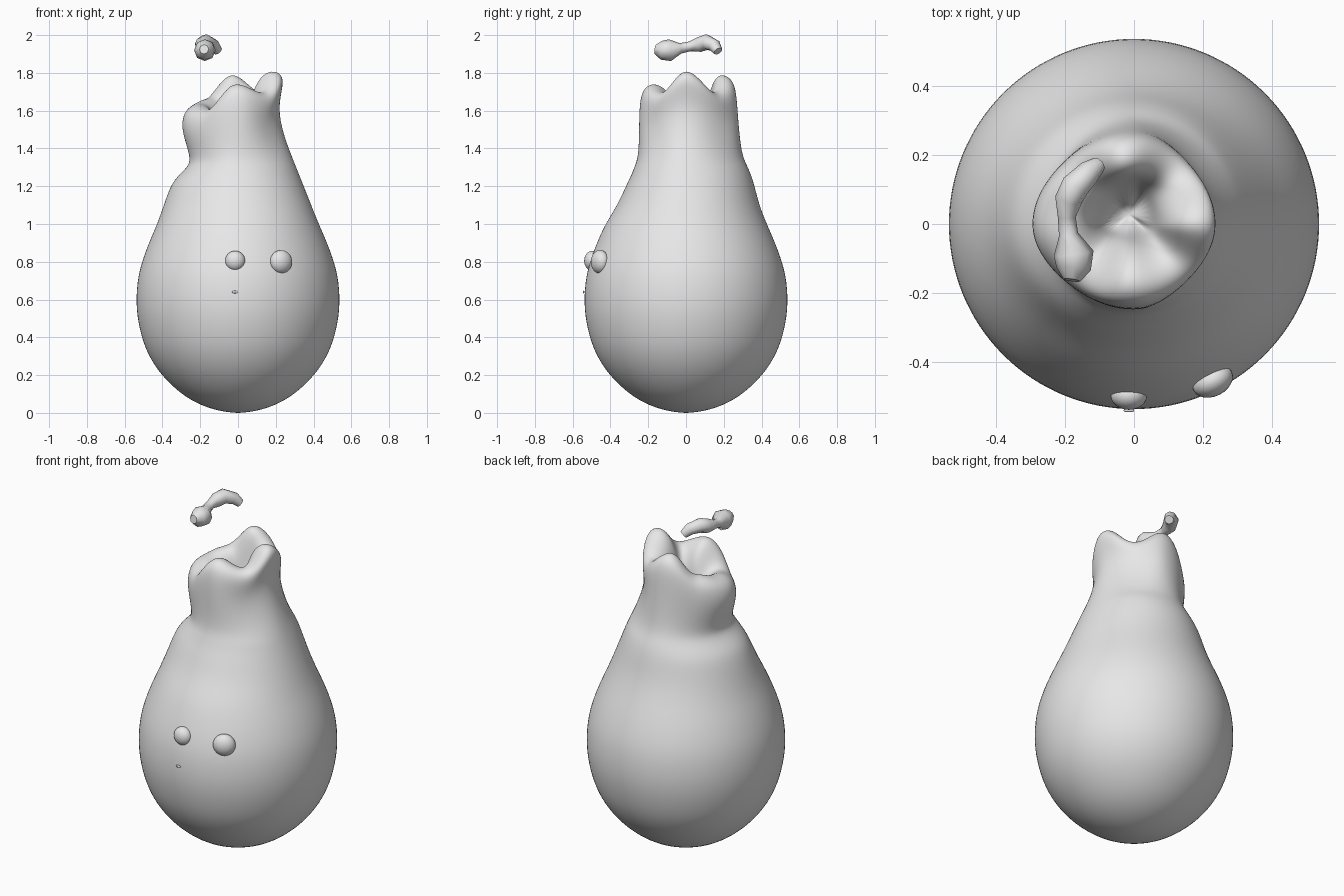
import bpy, bmesh, math

cube = bpy.data.objects.get("Cube")
if cube:
    bpy.data.objects.remove(cube)

GREY = (0.8, 0.8, 0.8, 1)
mat = bpy.data.materials.new("plain_grey")
mat.use_nodes = True
mat.diffuse_color = GREY
mat.node_tree.nodes["Principled BSDF"].inputs["Base Color"].default_value = GREY


def finish(bm, name):
    """Turn a bmesh into a smooth shaded object."""
    bmesh.ops.recalc_face_normals(bm, faces=bm.faces)
    for f in bm.faces:
        f.smooth = True
    me = bpy.data.meshes.new(name)
    bm.to_mesh(me)
    bm.free()
    me.materials.append(mat)
    ob = bpy.data.objects.new(name, me)
    bpy.context.collection.objects.link(ob)
    return ob


# Rim height by angle in degrees, eased between keys
RIM = [(0, 1.82), (50, 1.70), (100, 1.80), (140, 1.67), (180, 1.64),
       (225, 1.61), (265, 1.75), (315, 1.70), (360, 1.82)]


def rim_height(deg):
    for (a, h), (b, k) in zip(RIM, RIM[1:]):
        if a <= deg <= b:
            u = (deg - a) / (b - a)
            return h + (k - h) * (1 - math.cos(math.pi * u)) / 2


# Round belly: height, radius
BELLY = [(0.01, .10), (.04, .20), (.1, .305), (.2, .41), (.3, .475), (.4, .515),
         (.55, .545), (.7, .537), (.8, .512), (.9, .475), (1.0, .43)]
# Shoulder: height, then reach to -x, +x, -y, +y
SHOULDER = [(1.1, .395, .39, .365, .39), (1.2, .36, .35, .32, .365),
            (1.25, .325, .33, .295, .35)]
# Neck, lip and hollow: share of rim height, then the same reaches
NECK_BASE = 1.3
NECK = [(0, .27, .31, .275, .33), (.12, .252, .285, .255, .30),
        (.35, .275, .24, .25, .285), (.62, .303, .212, .25, .275),
        (.85, .29, .243, .243, .267), (.96, .25, .235, .215, .24),
        (1, .20, .18, .17, .19), (.94, .15, .12, .11, .15),
        (.75, .11, .07, .05, .13), (.4, .09, .05, .03, .10)]
SEG = 32


def ring(bm, reach, height, pinch=0):
    left, right, front, back = reach
    verts = []
    for i in range(SEG):
        a = math.tau * i / SEG
        c, s = math.cos(a), math.sin(a)
        k = 1 - pinch * math.sin(2 * a) ** 2
        verts.append(bm.verts.new((c * k * (right if c > 0 else left),
                                   s * k * (back if s > 0 else front),
                                   height(math.degrees(a)))))
    return verts


# Pear shaped body with a lobed, hollow top
bm = bmesh.new()
rings = [ring(bm, (r,) * 4, lambda d, z=z: z) for z, r in BELLY]
rings += [ring(bm, reach, lambda d, z=z: z) for z, *reach in SHOULDER]
rings += [ring(bm, reach,
               lambda d, t=t: NECK_BASE + t * (rim_height(d) - NECK_BASE),
               .05 * min(1, 2 * t)) for t, *reach in NECK]
for lo, hi in zip(rings, rings[1:]):
    for i in range(SEG):
        j = (i + 1) % SEG
        bm.faces.new((lo[i], lo[j], hi[j], hi[i]))
for loop, tip in ((rings[0], (0, 0, -.002)), (rings[-1], (-.015, .03, 1.4))):
    v = bm.verts.new(tip)
    for i in range(SEG):
        bm.faces.new((loop[i], loop[(i + 1) % SEG], v))
body = finish(bm, "pear_body")
sub = body.modifiers.new("smooth", 'SUBSURF')
sub.levels = sub.render_levels = 2


def bead(name, loc, size, turn=0):
    bm = bmesh.new()
    bmesh.ops.create_uvsphere(bm, u_segments=24, v_segments=16, radius=1)
    ob = finish(bm, name)
    ob.location, ob.scale, ob.rotation_euler = loc, size, (0, 0, turn)


# Eyes and the tiny mouth fleck
bead("right_eye", (-.015, -.497, .805), (.053, .042, .053))
bead("left_eye", (.228, -.455, .80), (.062, .045, .062), math.radians(27))
bead("mouth", (-.015, -.541, .64), (.016, .005, .007))

# Knobbly stalk floating above the rim: x, y, z, radius
STALK = [(-.18, -.163, 1.925, .025), (-.175, -.13, 1.92, .05),
         (-.175, -.085, 1.92, .058), (-.19, -.03, 1.93, .028),
         (-.195, .02, 1.94, .026), (-.19, .07, 1.95, .04),
         (-.17, .11, 1.963, .042), (-.13, .15, 1.945, .035),
         (-.105, .17, 1.915, .025)]
cu = bpy.data.curves.new("stalk", 'CURVE')
cu.dimensions = '3D'
cu.bevel_depth = 1
cu.bevel_resolution = 2
cu.use_fill_caps = True
sp = cu.splines.new('POLY')
sp.points.add(len(STALK) - 1)
for p, (x, y, z, r) in zip(sp.points, STALK):
    p.co = (x, y, z, 1)
    p.radius = r
sp.use_smooth = True
cu.materials.append(mat)
bpy.context.collection.objects.link(bpy.data.objects.new("stalk", cu))
